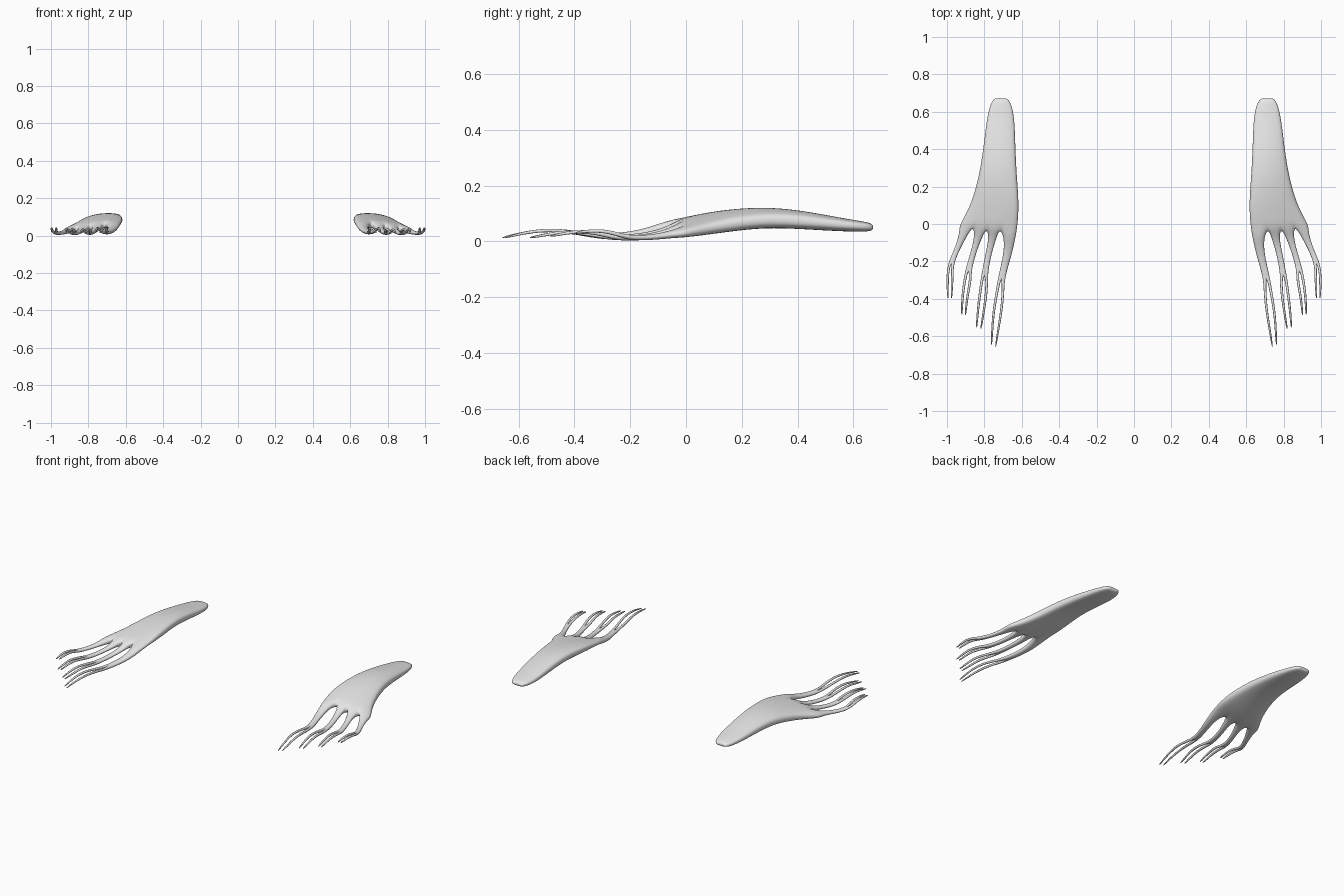
import bpy, bmesh
from math import sqrt
from mathutils import Vector

cube = bpy.data.objects.get("Cube")
if cube:
    bpy.data.objects.remove(cube)

grey = bpy.data.materials.new("pale_grey")
grey.use_nodes = True
grey.diffuse_color = (0.8, 0.8, 0.8, 1)
grey.node_tree.nodes["Principled BSDF"].inputs["Base Color"].default_value = (0.8, 0.8, 0.8, 1)

# Palm and arm sections from the rounded end forward:
# y, inner x, outer x, inner z, outer z, half thickness
ARM = [
    (0.672, 0.68, 0.745, 0.05, 0.05, 0.012),
    (0.645, 0.655, 0.768, 0.052, 0.052, 0.018),
    (0.56, 0.638, 0.788, 0.06, 0.058, 0.024),
    (0.42, 0.634, 0.804, 0.082, 0.072, 0.033),
    (0.28, 0.628, 0.824, 0.096, 0.078, 0.036),
    (0.14, 0.616, 0.86, 0.09, 0.056, 0.036),
    (0.05, 0.617, 0.9, 0.08, 0.038, 0.031),
]
# Last palm section, where the fingers part
WEB_X = [0.622, 0.718, 0.788, 0.86, 0.935]
WEB_Y = [-0.01, -0.025, -0.025, -0.01, -0.005]

# Each finger: stem (x, y, z, half width), then inner branch (x, y, z)
# and outer branch (x, y), which shares the inner branch's heights
FINGERS = [
    ([(0.664, -0.07, 0.055, 0.032), (0.674, -0.16, 0.026, 0.022), (0.708, -0.28, 0.014, 0.018)],
     [(0.70, -0.36, 0.024), (0.708, -0.46, 0.042), (0.725, -0.56, 0.036), (0.742, -0.668, 0.011)],
     [(0.732, -0.36), (0.75, -0.46), (0.758, -0.56), (0.762, -0.655)]),
    ([(0.755, -0.07, 0.038, 0.021), (0.776, -0.15, 0.018, 0.016), (0.798, -0.26, 0.011, 0.016)],
     [(0.786, -0.33, 0.022), (0.796, -0.42, 0.036), (0.807, -0.49, 0.026), (0.82, -0.567, 0.012)],
     [(0.818, -0.33), (0.83, -0.42), (0.837, -0.49), (0.842, -0.56)]),
    ([(0.833, -0.07, 0.03, 0.02), (0.858, -0.15, 0.013, 0.015), (0.884, -0.24, 0.01, 0.016)],
     [(0.874, -0.3, 0.026), (0.888, -0.37, 0.036), (0.896, -0.43, 0.03), (0.902, -0.492, 0.017)],
     [(0.905, -0.3), (0.915, -0.37), (0.919, -0.43), (0.921, -0.49)]),
    ([(0.914, -0.06, 0.024, 0.022), (0.942, -0.125, 0.013, 0.014), (0.976, -0.205, 0.012, 0.015)],
     [(0.971, -0.25, 0.027), (0.972, -0.3, 0.038), (0.974, -0.35, 0.037), (0.976, -0.4, 0.03)],
     [(0.994, -0.25), (0.997, -0.3), (0.996, -0.35), (0.994, -0.4)]),
]


def build_limb(name, side):
    bm = bmesh.new()

    # A section is a row of columns, each with a top and a bottom vertex
    def column(x, y, z, t):
        return tuple(bm.verts.new((side * x, y, z + s * t)) for s in (1, -1))

    def loft(a, b):
        for i in range(len(a) - 1):
            for k in (0, 1):
                bm.faces.new((a[i][k], a[i + 1][k], b[i + 1][k], b[i][k]))
        for e in (0, -1):
            bm.faces.new((a[e][0], a[e][1], b[e][1], b[e][0]))

    def cap(a):
        for p, q in zip(a, a[1:]):
            bm.faces.new((p[0], q[0], q[1], p[1]))

    # Section across a path, square to its direction seen from above
    def cross(point, before, after, w, t, count):
        d = (Vector(after[:2]) - Vector(before[:2])).normalized()
        row = []
        for i in range(count):
            u = 2 * i / (count - 1) - 1
            edge = 0.6 if count > 2 and abs(u) == 1 else 1
            row.append(column(point[0] - d.y * u * w, point[1] + d.x * u * w,
                              point[2], t * edge))
        return row

    def grow(section, points, widths, thicks, start):
        path = [start] + points
        for i, (w, t) in enumerate(zip(widths, thicks), 1):
            ahead = path[min(i + 1, len(path) - 1)]
            new = cross(path[i], path[i - 1], ahead, w, t, len(section))
            loft(section, new)
            section = new
        return section

    # Arm and palm
    section = None
    for y, xa, xb, za, zb, t in ARM:
        new = []
        for i in range(9):
            f = i / 8
            u = 2 * f - 1
            new.append(column(xa + (xb - xa) * f, y, za + (zb - za) * f,
                              t * sqrt(1 - 0.75 * u * u)))
        if section:
            loft(section, new)
        else:
            cap(new)
        section = new

    web = []
    for i in range(9):
        a, b = i // 2, (i + 1) // 2
        u = i / 4 - 1
        web.append(column((WEB_X[a] + WEB_X[b]) / 2, (WEB_Y[a] + WEB_Y[b]) / 2,
                          0.07 - 0.043 * i / 8, 0.025 * sqrt(1 - 0.75 * u * u)))
    loft(section, web)

    # Fingers, each forking into two tapered tips
    taper = [0.0075, 0.007, 0.006, 0.004]
    for n, (stem, inner, outer) in enumerate(FINGERS):
        start = web[2 * n:2 * n + 3]
        root = ((WEB_X[n] + WEB_X[n + 1]) / 2, WEB_Y[n])
        widths = [p[3] for p in stem]
        end = grow(start, stem, widths, [0.6 * w + 0.002 for w in widths], root)
        outer = [(x, y, p[2]) for (x, y), p in zip(outer, inner)]
        for k, branch in enumerate((inner, outer)):
            cap(grow(end[k:k + 2], branch, taper, taper, stem[-1]))

    bmesh.ops.recalc_face_normals(bm, faces=bm.faces)
    for face in bm.faces:
        face.smooth = True
    mesh = bpy.data.meshes.new(name)
    bm.to_mesh(mesh)
    bm.free()
    mesh.materials.append(grey)
    limb = bpy.data.objects.new(name, mesh)
    bpy.context.collection.objects.link(limb)
    smooth = limb.modifiers.new("rounding", "SUBSURF")
    smooth.levels = smooth.render_levels = 2


build_limb("left_forked_limb", 1)
build_limb("right_forked_limb", -1)
